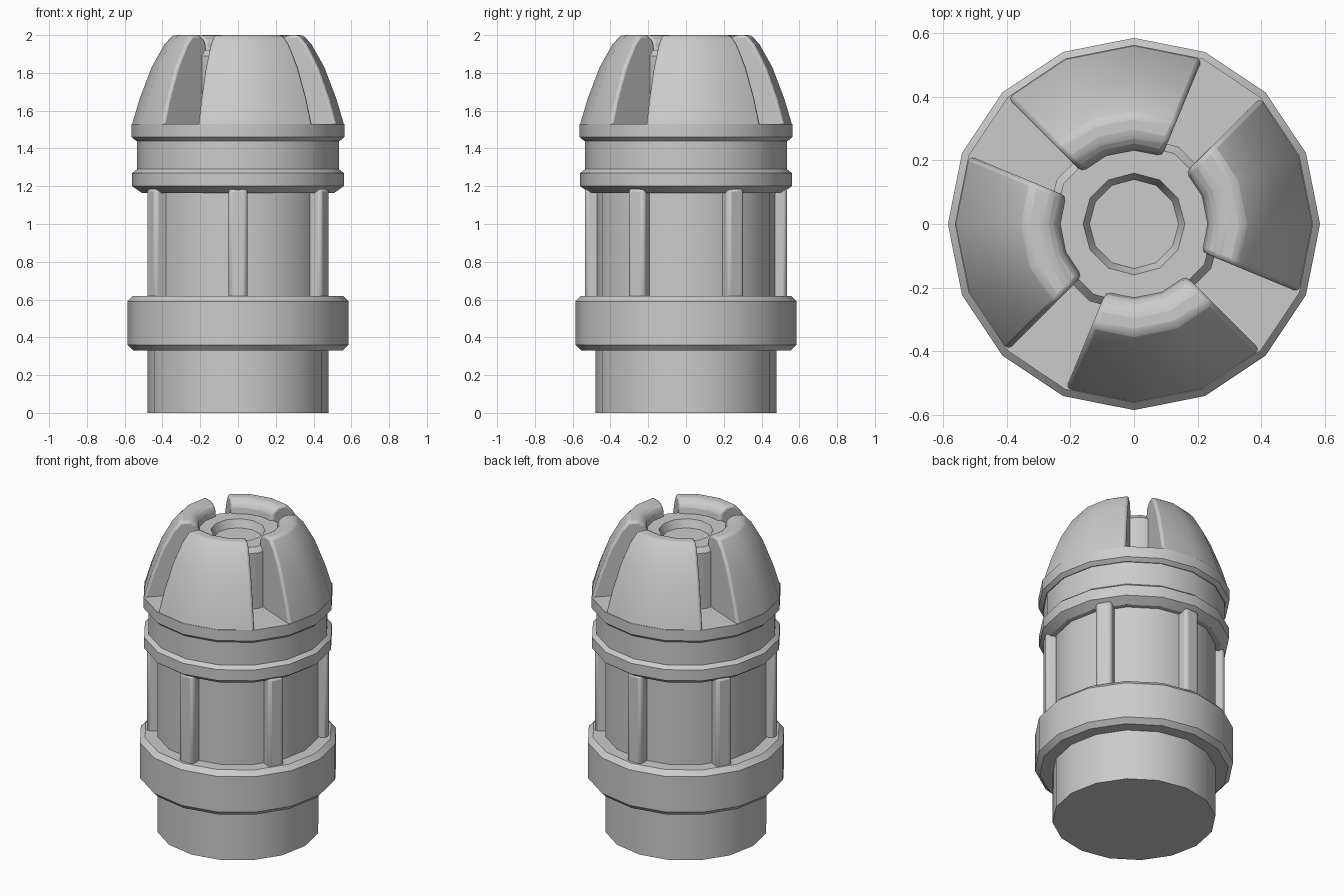
import bpy, bmesh, math
from mathutils import Matrix

old = bpy.data.objects.get("Cube")
if old:
    bpy.data.objects.remove(old, do_unlink=True)

grey = bpy.data.materials.new("plain grey")
grey.use_nodes = True
COLOR = (0.6, 0.6, 0.6, 1)
grey.diffuse_color = COLOR
grey.node_tree.nodes["Principled BSDF"].inputs["Base Color"].default_value = COLOR


def finish(name, bm, bevel=0):
    """Turn a bmesh into a smooth-shaded object with an optional rounded edge."""
    bmesh.ops.remove_doubles(bm, verts=bm.verts, dist=1e-5)
    bmesh.ops.recalc_face_normals(bm, faces=bm.faces)
    mesh = bpy.data.meshes.new(name)
    bm.to_mesh(mesh)
    bm.free()
    mesh.materials.append(grey)
    obj = bpy.data.objects.new(name, mesh)
    bpy.context.collection.objects.link(obj)
    if bevel:
        mod = obj.modifiers.new("rounded edges", "BEVEL")
        mod.width = bevel
        mod.segments = 2
        mod.limit_method = "ANGLE"
        mod.angle_limit = math.radians(35)
    bpy.ops.object.select_all(action="DESELECT")
    obj.select_set(True)
    bpy.context.view_layer.objects.active = obj
    bpy.ops.object.shade_smooth_by_angle(angle=math.radians(32))
    return obj


def lathe(name, profile, sides=16, first=0, count=None, bevel=0):
    """Sweep a closed (radius, z) profile round z, fully or over some facets."""
    bm = bmesh.new()
    full = count is None
    count = sides if full else count
    rings = []
    for i in range(count if full else count + 1):
        a = 2 * math.pi * (first + i) / sides
        rings.append([bm.verts.new((r * math.cos(a), r * math.sin(a), z))
                      for r, z in profile])
    n = len(profile)
    for i in range(count):
        here, after = rings[i], rings[(i + 1) % len(rings)]
        for j in range(n):
            k = (j + 1) % n
            if profile[j][0] == 0 and profile[k][0] == 0:
                continue
            quad = [here[j], after[j], after[k], here[k]]
            if profile[j][0] == 0:
                quad.pop(1)
            elif profile[k][0] == 0:
                quad.pop(2)
            bm.faces.new(quad)
    if not full:
        bm.faces.new(rings[0])
        bm.faces.new(rings[-1])
    return finish(name, bm, bevel)


def band(name, radius, bottom, top, lip, inner):
    """Chamfered ring around the body."""
    lathe(name, [(inner, bottom), (radius - lip, bottom), (radius, bottom + lip),
                 (radius, top - lip), (radius - lip, top), (inner, top)])


# Main body and the bands around it
lathe("body", [(0, 0), (0.48, 0), (0.48, 1.2), (0, 1.2)])
band("lower_collar", 0.585, 0.33, 0.62, 0.03, 0.44)
lathe("upper_ring", [(0.44, 1.165), (0.51, 1.165), (0.56, 1.2),
                     (0.56, 1.27), (0.535, 1.29), (0.44, 1.29)])
lathe("neck", [(0, 1.18), (0.535, 1.28), (0.535, 1.45), (0, 1.45)])
lathe("cap_plate", [(0, 1.44), (0.54, 1.44), (0.563, 1.46), (0.563, 1.53), (0, 1.53)])

# Core in the middle of the cap, with a shallow socket
lathe("cap_core", [(0, 1.5), (0.28, 1.5), (0.28, 1.89), (0.255, 1.92), (0.16, 1.92),
                   (0.14, 1.87), (0, 1.87)], sides=12)

# Four dome segments, three facets wide with one facet of gap between them
dome = [(0.565, 1.51), (0.56, 1.53), (0.52, 1.665), (0.457, 1.83), (0.39, 1.95),
        (0.345, 2.0), (0.28, 2.0), (0.24, 1.97), (0.23, 1.91), (0.23, 1.51)]
for i in range(4):
    lathe("dome_segment_%d" % (i + 1), dome, first=3 + 4 * i, count=3, bevel=0.018)

# Six upright ribs between the lower collar and the upper ring
for i in range(6):
    bm = bmesh.new()
    bmesh.ops.create_cube(bm, size=1, matrix=Matrix.Rotation(math.radians(60 * i - 90), 4, "Z")
                          @ Matrix.Translation((0.485, 0, 0.89))
                          @ Matrix.Diagonal((0.1, 0.1, 0.6, 1)))
    finish("rib_%d" % (i + 1), bm, bevel=0.02)
